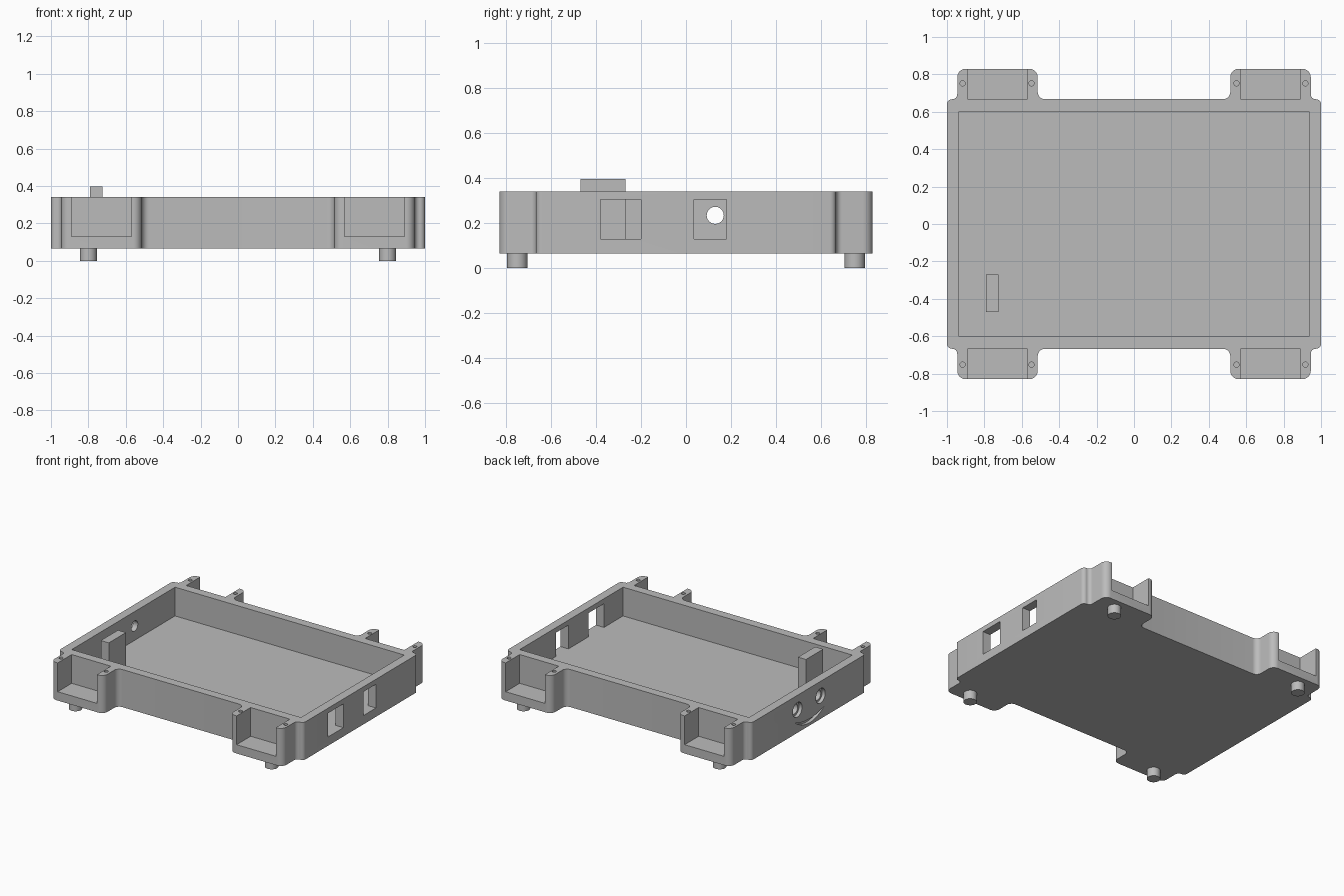
import bpy
import bmesh
import math
from mathutils import Vector, Matrix

cube = bpy.data.objects.get("Cube")
if cube:
    bpy.data.objects.remove(cube, do_unlink=True)

BOTTOM, FLOOR, TOP = 0.065, 0.13, 0.342

grey = bpy.data.materials.new("plain grey")
grey.use_nodes = True
grey.diffuse_color = (0.5, 0.5, 0.5, 1)
grey.node_tree.nodes["Principled BSDF"].inputs["Base Color"].default_value = (0.5, 0.5, 0.5, 1)


def make_object(name, bm):
    bmesh.ops.recalc_face_normals(bm, faces=bm.faces)
    mesh = bpy.data.meshes.new(name)
    bm.to_mesh(mesh)
    bm.free()
    mesh.materials.append(grey)
    obj = bpy.data.objects.new(name, mesh)
    bpy.context.collection.objects.link(obj)
    return obj


def box(name, x, y, z):
    bm = bmesh.new()
    bmesh.ops.create_cube(bm, size=1)
    for v in bm.verts:
        for i, (a, b) in enumerate((x, y, z)):
            v.co[i] = a if v.co[i] < 0 else b
    return make_object(name, bm)


def cylinder(name, centre, radius, length, along_x=False):
    bm = bmesh.new()
    turn = Matrix.Rotation(math.pi / 2, 4, 'Y') if along_x else Matrix()
    bmesh.ops.create_cone(bm, cap_ends=True, segments=32, radius1=radius, radius2=radius,
                          depth=length, matrix=Matrix.Translation(centre) @ turn)
    return make_object(name, bm)


def prism(name, points, offset):
    bm = bmesh.new()
    face = bm.faces.new([bm.verts.new(p) for p in points])
    moved = bmesh.ops.extrude_face_region(bm, geom=[face])["geom"]
    bmesh.ops.translate(bm, vec=offset, verts=[g for g in moved if isinstance(g, bmesh.types.BMVert)])
    return make_object(name, bm)


def rounded(corners, steps=8):
    """Replace every right-angle corner (x, y, radius) by an arc."""
    points = []
    for i, (x, y, r) in enumerate(corners):
        p = Vector((x, y))
        before = (Vector(corners[i - 1][:2]) - p).normalized()
        after = (Vector(corners[(i + 1) % len(corners)][:2]) - p).normalized()
        centre = p + (before + after) * r
        for s in range(steps + 1):
            a = math.pi / 2 * s / steps
            q = centre - after * r * math.cos(a) - before * r * math.sin(a)
            points.append((q.x, q.y, BOTTOM))
    return points


def smooth(obj):
    bpy.ops.object.select_all(action='DESELECT')
    obj.select_set(True)
    bpy.context.view_layer.objects.active = obj
    bpy.ops.object.shade_smooth_by_angle(angle=math.radians(30))


# Tray outline with four corner ears
quarter = [(1, 0.667, 0.027), (0.945, 0.667, 0.027), (0.945, 0.83, 0.045),
           (0.515, 0.83, 0.045), (0.515, 0.667, 0.04)]
corners = []
for sx, sy in ((1, 1), (-1, 1), (-1, -1), (1, -1)):
    part = [(sx * x, sy * y, r) for x, y, r in quarter]
    corners += part if sx == sy else part[::-1]
tray = prism("tray", rounded(corners), (0, 0, TOP - BOTTOM))

# Main cavity
cutters = [box("cavity_cutter", (-0.935, 0.935), (-0.602, 0.602), (FLOOR, 0.5))]

# Ear pockets, screw holes and feet
for sx in (-1, 1):
    for sy in (-1, 1):
        cutters.append(box("pocket_cutter", sorted((sx * 0.57, sx * 0.89)),
                           sorted((sy * 0.667, sy * 0.9)), (FLOOR, 0.5)))
        for x in (0.548, 0.916):
            cutters.append(cylinder("screw_cutter", (sx * x, sy * 0.752, TOP), 0.014, 0.3))
        smooth(cylinder("foot", (sx * 0.8, sy * 0.75, 0.0375), 0.045, 0.075))

# Two port windows in the +x wall
for y in ((-0.38, -0.2), (0.035, 0.18)):
    cutters.append(box("window_cutter", (0.9, 1.1), y, (FLOOR, 0.305)))

# Two round holes with wider outer recesses in the -x wall
for y in (-0.14, 0.13):
    cutters.append(cylinder("hole_cutter", (-1, y, 0.235), 0.038, 0.2, True))
    cutters.append(cylinder("recess_cutter", (-1, y, 0.235), 0.054, 0.05, True))

# Curved crescent groove below the holes
steps = 16


def arc(depth, i):
    t = -1 + 2 * i / steps
    return (-1.05, -0.015 + 0.17 * t, 0.145 - depth * (1 - t * t))


crescent = [arc(0.06, i) for i in range(steps + 1)] + [arc(0.03, i) for i in range(steps - 1, 0, -1)]
cutters.append(prism("crescent_cutter", crescent, (0.075, 0, 0)))

# Cut everything out of the tray
for cutter in cutters:
    mod = tray.modifiers.new("cut", 'BOOLEAN')
    mod.operation = 'DIFFERENCE'
    mod.solver = 'EXACT'
    mod.object = cutter
    bpy.ops.object.select_all(action='DESELECT')
    bpy.context.view_layer.objects.active = tray
    tray.select_set(True)
    bpy.ops.object.modifier_apply(modifier=mod.name)
    bpy.data.objects.remove(cutter, do_unlink=True)
smooth(tray)

# Upright block inside the tray
box("inner_block", (-0.79, -0.725), (-0.47, -0.27), (FLOOR - 0.01, 0.397))
